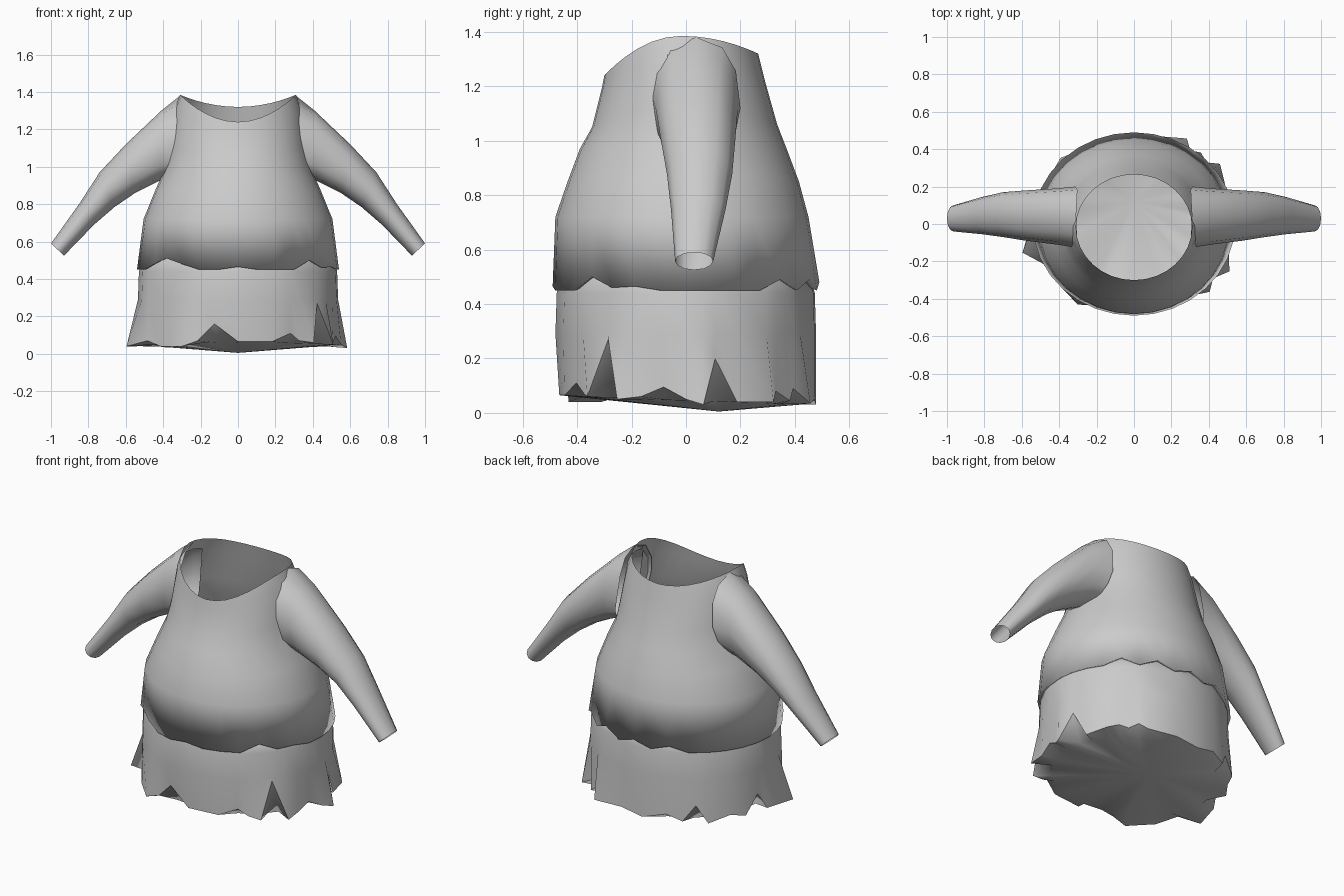
import bpy, bmesh, math

if "Cube" in bpy.data.objects:
    bpy.data.objects.remove(bpy.data.objects["Cube"])

cloth = bpy.data.materials.new("grey_cloth")
cloth.diffuse_color = (0.6, 0.6, 0.6, 1)
cloth.use_nodes = True
cloth.node_tree.nodes["Principled BSDF"].inputs["Base Color"].default_value = cloth.diffuse_color


def loft(name, rings, cap_tip=None, hole=None):
    """Skin closed rings of points; optionally fan the last ring to a tip and drop faces by rule."""
    bm = bmesh.new()
    rows = [[bm.verts.new(p) for p in ring] for ring in rings]
    n = len(rows[0])
    for a, b in zip(rows, rows[1:]):
        for i in range(n):
            j = (i + 1) % n
            bm.faces.new((a[i], b[i], b[j], a[j]))
    if cap_tip:
        tip = bm.verts.new(cap_tip)
        for i in range(n):
            bm.faces.new((rows[-1][i], tip, rows[-1][(i + 1) % n]))
    bmesh.ops.recalc_face_normals(bm, faces=bm.faces)
    if hole:
        gone = [f for f in bm.faces if hole(f.calc_center_median())]
        bmesh.ops.delete(bm, geom=gone, context='FACES')
    mesh = bpy.data.meshes.new(name)
    bm.to_mesh(mesh)
    bm.free()
    mesh.shade_smooth()
    mesh.materials.append(cloth)
    obj = bpy.data.objects.new(name, mesh)
    bpy.context.collection.objects.link(obj)
    return obj


# Shirt body: half width, front y, back y, then z at side, front, back
COLS = 32
body = [
    (0.31, -0.30, 0.265, 1.385, 1.24, 1.32),
    (0.335, -0.31, 0.29, 1.32, 1.19, 1.22),
    (0.365, -0.345, 0.335, 1.12, 1.05, 1.06),
    (0.385, -0.39, 0.37, 1.00, 0.97, 0.97),
    (0.44, -0.435, 0.415, 0.88, 0.85, 0.85),
    (0.505, -0.48, 0.45, 0.72, 0.72, 0.72),
    (0.54, -0.49, 0.49, 0.45, 0.45, 0.45),
    (0.51, -0.46, 0.46, 0.46, 0.46, 0.46),   # hem turned under
]
# Tears in the shirt hem: column -> extra height
tears = {19: 0.03, 20: 0.06, 21: 0.03, 24: 0.015, 28: 0.05, 29: 0.01, 30: 0.015,
         4: 0.04, 6: 0.04, 8: 0.03, 10: 0.03}
rings = []
for k, (hx, yf, yb, zs, zf, zb) in enumerate(body):
    ring = []
    for i in range(COLS):
        t = math.tau * i / COLS
        s = math.sin(t)
        z = zs + ((zf if s < 0 else zb) - zs) * s * s
        if k >= 6:
            z += tears.get(i, 0)
        ring.append((hx * math.cos(t), (yf + yb) / 2 + (yb - yf) / 2 * s, z))
    rings.append(ring)
# armholes are left open behind the sleeves
loft("shirt_body", rings,
     hole=lambda c: abs(c.x) > 0.25 and 1.0 < c.z < 1.3 and -0.07 < c.y < 0.13)

# Sleeves: top x, top z, bottom x, bottom z, front y, back y, boxiness
sleeve = [
    (0.31, 1.38, 0.37, 0.95, -0.125, 0.20, 0.75),
    (0.41, 1.30, 0.42, 0.925, -0.11, 0.19, 0.8),
    (0.60, 1.12, 0.55, 0.86, -0.09, 0.18, 0.9),
    (0.74, 0.97, 0.66, 0.785, -0.07, 0.17, 1),
    (0.85, 0.80, 0.77, 0.69, -0.055, 0.145, 1),
    (1.00, 0.59, 0.93, 0.525, -0.04, 0.10, 1),
]


def boxy(v, p):
    return math.copysign(abs(v) ** p, v) / 2


for side, label in ((1, "right"), (-1, "left")):
    rings = []
    for k, (tx, tz, bx, bz, y0, y1, p) in enumerate(sleeve):
        ring = []
        for i in range(12):
            a = math.tau * i / 12
            c, s = boxy(math.cos(a), p), boxy(math.sin(a), p)
            x = (tx + bx) / 2 + (tx - bx) * c
            z = (tz + bz) / 2 + (tz - bz) * c
            if k == 0:                    # seat the shoulder seam on the body
                x *= 1 - 0.3 * s * s
                if c > 0:
                    z -= 0.18 * s * s
            ring.append((side * x, (y0 + y1) / 2 + (y1 - y0) * s, z))
        rings.append(ring)
    loft(label + "_sleeve", rings)

# Skirt with a torn hem: angle, hem height, flare
hem = [
    (0, .05, 1.04), (7, .03, 1.11), (13, .20, 1), (23, .04, 1.01), (38, .04, 1.10),
    (44, .08, 1), (50, .045, 1.05), (56, .09, 1), (61, .035, 1.10), (80, .05, 1.01),
    (95, .03, 1.01), (110, .07, 1), (120, .04, 1.02), (128, .13, 1), (135, .035, 1.05),
    (150, .06, 1), (160, .04, 1.02), (171, .14, 1), (178, .04, 1.03), (196, .04, 1.17),
    (206, .07, 1.02), (220, .04, 1.02), (238, .04, 1.07), (246, .07, 1), (256, .16, .98),
    (270, .065, .98), (290, .065, 1), (302, .11, 1), (308, .07, 1), (315, .06, 1.08),
    (323, .27, 1), (331, .05, 1.1), (340, .06, 1.02), (350, .095, 1),
]


def oval(deg, z, k=1.0):
    t = math.radians(deg)
    return (0.53 * k * math.cos(t), 0.475 * k * math.sin(t), z)


torn_edge = [oval(a, z, f) for a, z, f in hem]
loft("skirt", [
    [oval(a, 0.52, 0.92) for a, z, f in hem],
    [oval(a, 0.50, 0.97) for a, z, f in hem],
    [oval(a, 0.44, 1.00) for a, z, f in hem],
    [oval(a, 0.29, 1.01) for a, z, f in hem],
    torn_edge,
])

# Underside rises into each tear and dips to one low point
loft("skirt_underside", [
    torn_edge,
    [oval(a, 0.045 - 0.015 * math.sin(math.radians(a)), 0.88) for a, z, f in hem],
], cap_tip=(0, 0.12, 0.005))
